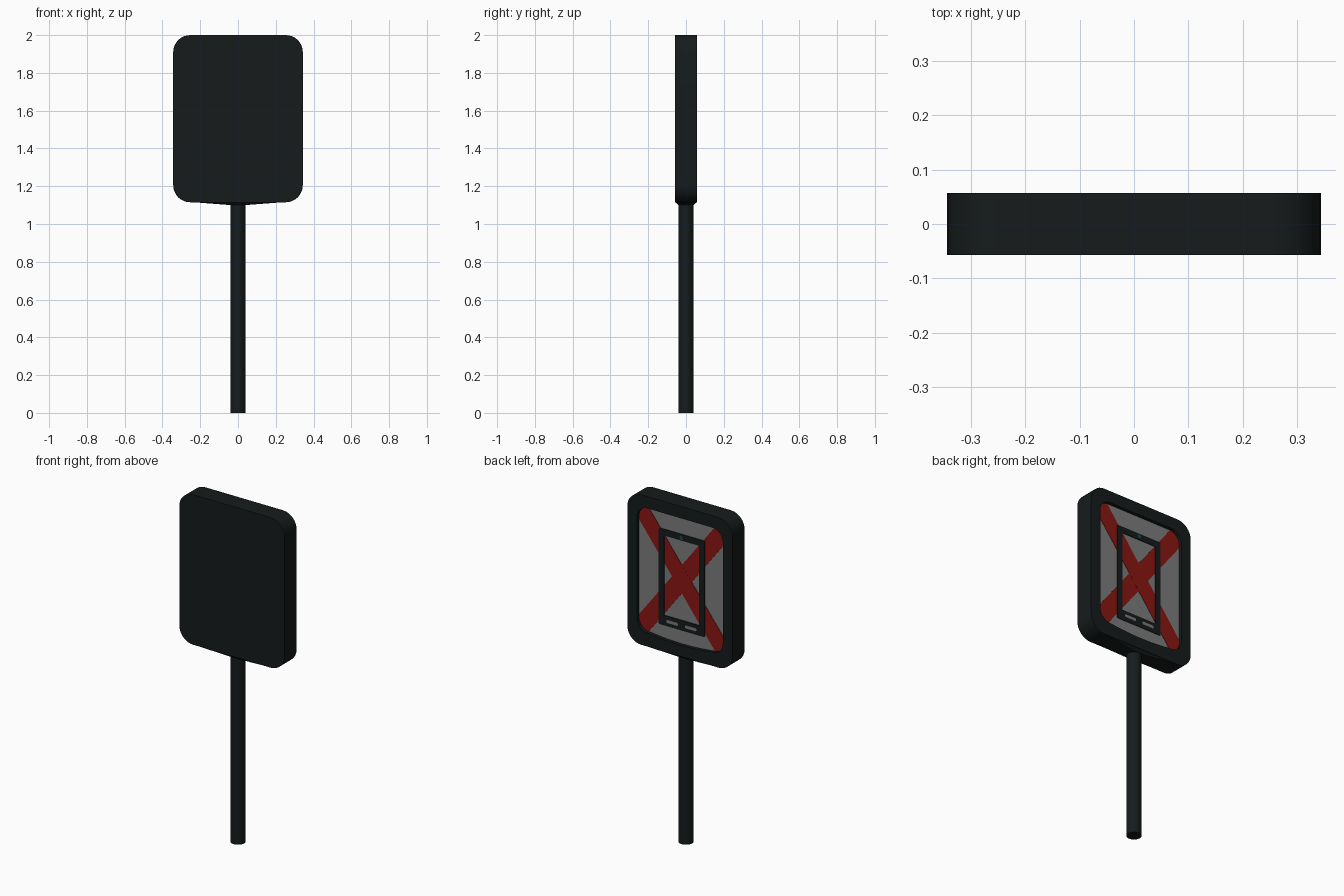
import bpy, bmesh, math
from mathutils import Vector

if "Cube" in bpy.data.objects:
    bpy.data.objects.remove(bpy.data.objects["Cube"])


def material(name, rgb):
    m = bpy.data.materials.new(name)
    m.diffuse_color = (*rgb, 1)
    m.use_nodes = True
    m.node_tree.nodes["Principled BSDF"].inputs["Base Color"].default_value = m.diffuse_color
    return m


DARK = material("dark_casing", (0.008, 0.011, 0.011))
PALE = material("pale_panel", (0.2, 0.2, 0.2))
RED = material("red_band", (0.25, 0.008, 0.006))
TEAL = material("teal_lens", (0.01, 0.07, 0.09))


def finish(bm, name, mat):
    bmesh.ops.recalc_face_normals(bm, faces=bm.faces)
    me = bpy.data.meshes.new(name)
    bm.to_mesh(me)
    bm.free()
    ob = bpy.data.objects.new(name, me)
    bpy.context.collection.objects.link(ob)
    me.materials.append(mat)
    bpy.ops.object.select_all(action='DESELECT')
    ob.select_set(True)
    bpy.context.view_layer.objects.active = ob
    bpy.ops.object.shade_smooth_by_angle(angle=math.radians(35))
    return ob


def rounded(hw, z0, z1, r, bulge=0.0, cx=0.0, n=8):
    """Rounded rectangle as (x, z) points, with an optional sagging bottom edge."""
    pts = []
    for i, (sx, z) in enumerate([(1, z1 - r), (-1, z1 - r), (-1, z0 + r), (1, z0 + r)]):
        for k in range(n + 1):
            a = math.pi / 2 * (i + k / n)
            pts.append((cx + sx * (hw - r) + r * math.cos(a), z + r * math.sin(a)))
        if i == 2:
            for k in range(1, 6):
                t = k / 3 - 1
                pts.append((cx + t * (hw - r), z0 - bulge * (1 - t * t)))
    return pts


def loft(name, mat, rings, closed=False):
    """Bridge matching 3D rings; cap both ends or join last to first."""
    bm = bmesh.new()
    vs = [[bm.verts.new(p) for p in ring] for ring in rings]
    pairs = list(zip(vs, vs[1:] + ([vs[0]] if closed else [])))
    for a, b in pairs:
        for i in range(len(a)):
            j = (i + 1) % len(a)
            bm.faces.new((a[i], a[j], b[j], b[i]))
    if not closed:
        bm.faces.new(vs[0])
        bm.faces.new(vs[-1])
    return finish(bm, name, mat)


def at(outline, y):
    return [(x, y, z) for x, z in outline]


# Casing with a recess on its back side
outer = rounded(0.343, 1.115, 2.0, 0.09)
inner = rounded(0.28, 1.195, 1.93, 0.07, bulge=0.014)
FLOOR = 0.035
loft("sign_casing", DARK,
     [at(outer, -0.057), at(outer, 0.057), at(inner, 0.057), at(inner, FLOOR)])

# Sloped socket under the casing, and the pole
loft("pole_socket", DARK,
     [[(x * sx, y * sy, z) for sx, sy in ((1, 1), (-1, 1), (-1, -1), (1, -1))]
      for x, y, z in ((0.26, 0.057, 1.117), (0.04, 0.04, 1.10))])
circle = [(0.04 * math.cos(a), 0.04 * math.sin(a))
          for a in (math.tau * i / 32 for i in range(32))]
loft("pole", DARK, [[(x, y, z) for x, y in circle] for z in (0, 1.11)])

# Pale panel on the recess floor
loft("sign_panel", PALE, [at(inner, FLOOR - 0.002), at(inner, FLOOR + 0.002)])

# Crossed red bands, trimmed to the panel outline
for side, label in ((1, "rising"), (-1, "falling")):
    bm = bmesh.new()
    bm.faces.new([bm.verts.new(p) for p in at(inner, FLOOR + 0.0035 + 0.0003 * side)])
    normal = Vector((0.365, 0, -0.28 * side)).normalized()
    for s in (1, -1):
        bmesh.ops.bisect_plane(bm, geom=bm.verts[:] + bm.edges[:] + bm.faces[:],
                               plane_co=Vector((0, 0, 1.562)) + normal * 0.051 * s,
                               plane_no=normal * s, clear_outer=True)
    ext = bmesh.ops.extrude_face_region(bm, geom=bm.faces[:], use_keep_orig=True)
    for v in ext["geom"]:
        if isinstance(v, bmesh.types.BMVert):
            v.co.y = FLOOR + 0.001
    finish(bm, f"red_band_{label}", RED)

# Handset symbol: open frame, two keys and a lens
body = rounded(0.15, 1.26, 1.827, 0.006, n=2)
screen = rounded(0.114, 1.32, 1.79, 0.002, n=2)
loft("handset_frame", DARK,
     [at(body, FLOOR + 0.001), at(body, FLOOR + 0.006),
      at(screen, FLOOR + 0.006), at(screen, FLOOR + 0.001)], closed=True)
for cx in (-0.06, 0.06):
    key = rounded(0.038, 1.281, 1.299, 0.006, cx=cx, n=3)
    loft("handset_key", PALE, [at(key, FLOOR + 0.004), at(key, FLOOR + 0.008)])
lens = rounded(0.0121, 1.796, 1.820, 0.0119, n=4)
loft("handset_lens", TEAL, [at(lens, FLOOR + 0.004), at(lens, FLOOR + 0.008)])
